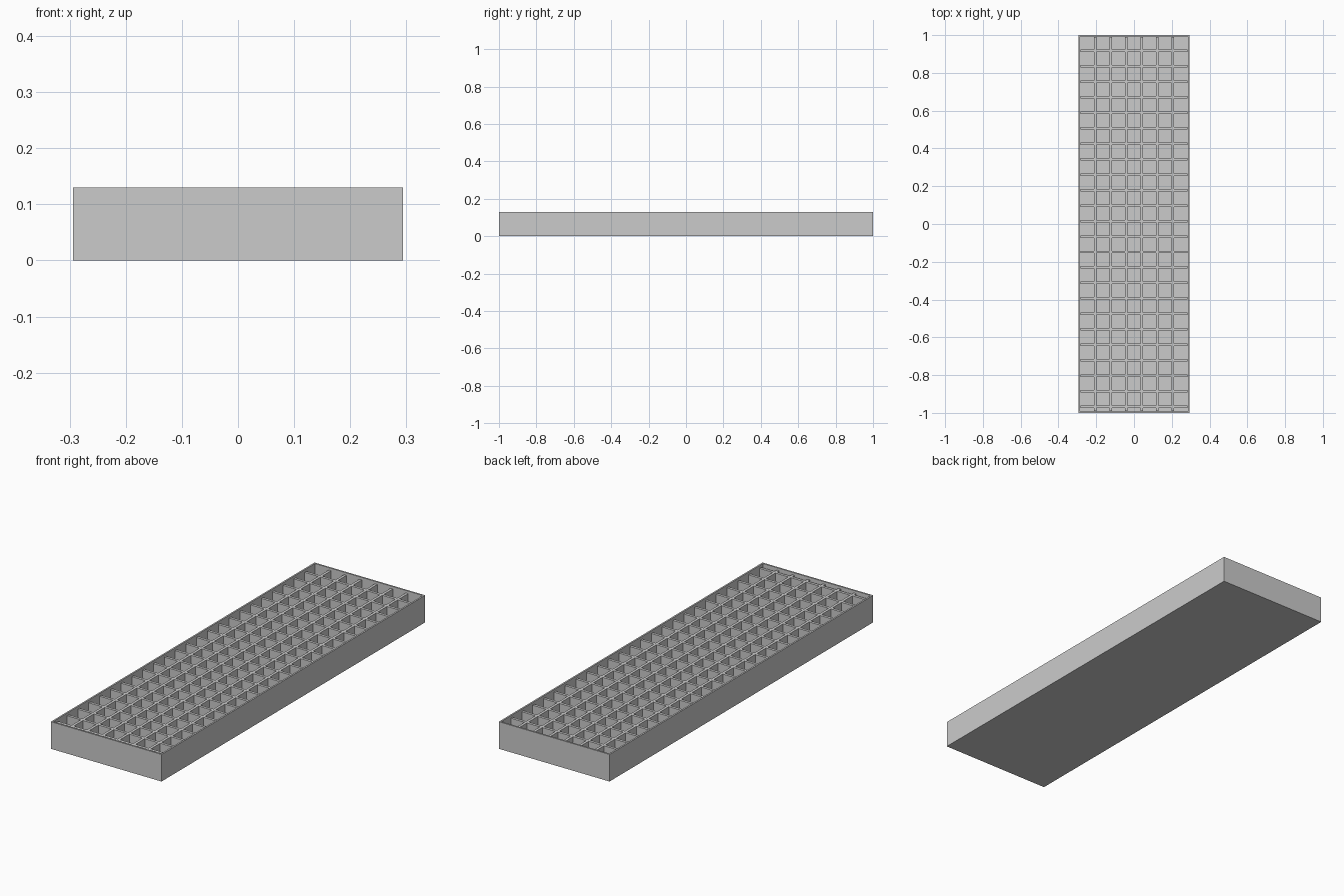
import bpy
import bmesh

if "Cube" in bpy.data.objects:
    bpy.data.objects.remove(bpy.data.objects["Cube"], do_unlink=True)

W, L, H = 0.588, 2.0, 0.13      # outer size
WALL, FLOOR = 0.011, 0.01       # shell thickness
PITCH, BAR = 0.0819, 0.013      # grid spacing and bar thickness
BAR_TOP = 0.12

grey = bpy.data.materials.new("light grey")
grey.use_nodes = True
colour = (0.6, 0.6, 0.6, 1)
grey.diffuse_color = colour
grey.node_tree.nodes["Principled BSDF"].inputs["Base Color"].default_value = colour


def finish(name, bm):
    mesh = bpy.data.meshes.new(name)
    bm.to_mesh(mesh)
    bm.free()
    mesh.materials.append(grey)
    obj = bpy.data.objects.new(name, mesh)
    bpy.context.collection.objects.link(obj)
    return obj


def add_box(bm, x, y, z):
    """Add a box spanning the given (low, high) ranges."""
    verts = bmesh.ops.create_cube(bm, size=1)["verts"]
    for v in verts:
        for i, (lo, hi) in enumerate((x, y, z)):
            v.co[i] = lo if v.co[i] < 0 else hi
    return verts


# Open tray: inset the top face, then push it down to the floor
bm = bmesh.new()
add_box(bm, (-W / 2, W / 2), (-L / 2, L / 2), (0, H))
bm.normal_update()
top = max(bm.faces, key=lambda f: f.normal.z)
bmesh.ops.inset_region(bm, faces=[top], thickness=WALL)
well = bmesh.ops.extrude_discrete_faces(bm, faces=[top])["faces"][0]
for v in well.verts:
    v.co.z = FLOOR
finish("tray", bm)

# Lengthwise dividers
inner_x, inner_y = W / 2 - WALL, L / 2 - WALL
bm = bmesh.new()
for i in range(6):
    x = (i - 2.5) * PITCH
    add_box(bm, (x - BAR / 2, x + BAR / 2), (-inner_y, inner_y), (FLOOR, BAR_TOP))
finish("long_dividers", bm)

# Crosswise dividers, starting one cell in from the back wall
bm = bmesh.new()
for i in range(24):
    y = 0.9165 - i * PITCH
    add_box(bm, (-inner_x, inner_x), (y - BAR / 2, y + BAR / 2), (FLOOR, BAR_TOP))
finish("cross_dividers", bm)
